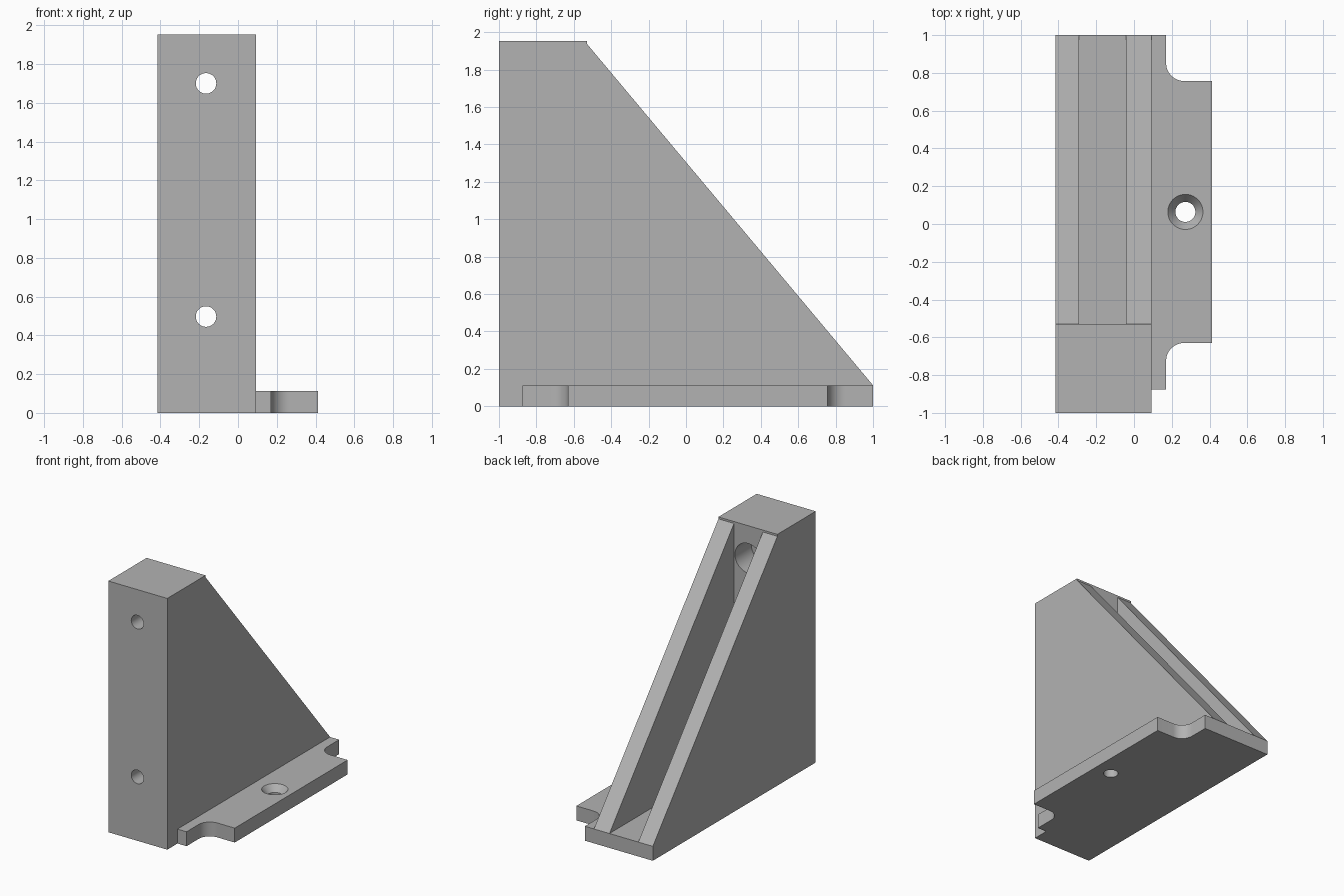
import bpy, bmesh, math
from mathutils import Matrix, Vector

if "Cube" in bpy.data.objects:
    bpy.data.objects.remove(bpy.data.objects["Cube"])

grey = bpy.data.materials.new("light grey")
grey.diffuse_color = (0.45, 0.45, 0.45, 1)
grey.use_nodes = True
grey.node_tree.nodes["Principled BSDF"].inputs["Base Color"].default_value = grey.diffuse_color

BASE = 0.112        # base plate thickness
BLOCK_BACK = -0.53  # rear face of the upright block


def make(name, bm):
    bmesh.ops.recalc_face_normals(bm, faces=bm.faces)
    me = bpy.data.meshes.new(name)
    bm.to_mesh(me)
    bm.free()
    me.materials.append(grey)
    ob = bpy.data.objects.new(name, me)
    bpy.context.collection.objects.link(ob)
    return ob


def prism(name, pts, offset):
    """Extrude a closed outline of 3D points along an offset."""
    bm = bmesh.new()
    face = bm.faces.new([bm.verts.new(p) for p in pts])
    ext = bmesh.ops.extrude_face_region(bm, geom=[face])
    bmesh.ops.translate(bm, vec=offset,
                        verts=[v for v in ext["geom"] if isinstance(v, bmesh.types.BMVert)])
    return make(name, bm)


def lathe(name, profile, axis, origin, n=48):
    """Turned cutter from (radius, distance) pairs along an axis."""
    bm = bmesh.new()
    rot = Vector((0, 0, 1)).rotation_difference(Vector(axis)).to_matrix().to_4x4()
    mat = Matrix.Translation(origin) @ rot
    rings = [[bm.verts.new(mat @ Vector((r * math.cos(a), r * math.sin(a), d)))
              for a in (2 * math.pi * i / n for i in range(n))] for r, d in profile]
    for lo, hi in zip(rings, rings[1:]):
        for i in range(n):
            j = (i + 1) % n
            bm.faces.new((lo[i], lo[j], hi[j], hi[i]))
    bm.faces.new(rings[0])
    bm.faces.new(rings[-1])
    return make(name, bm)


def boolean(target, tool, op):
    m = target.modifiers.new(op.lower(), 'BOOLEAN')
    m.operation, m.object, m.solver = op, tool, 'EXACT'
    bpy.context.view_layer.objects.active = target
    bpy.ops.object.modifier_apply(modifier=m.name)
    bpy.data.objects.remove(tool, do_unlink=True)


# Upright block with sloping gusset
side = [(-1, 0), (1, 0), (1, BASE), (BLOCK_BACK, 1.938), (BLOCK_BACK, 1.953), (-1, 1.953)]
bracket = prism("bracket", [(-0.415, y, z) for y, z in side], (0.507, 0, 0))

# Side flange with concave corner reliefs
R, STEPS = 0.095, 12
outline = [(0.0, -0.875), (0.17, -0.875)]
for i in range(STEPS + 1):
    a = math.pi - i * math.pi / 2 / STEPS
    outline.append((0.17 + R + R * math.cos(a), -0.63 - R + R * math.sin(a)))
outline += [(0.413, -0.63), (0.413, 0.757)]
for i in range(STEPS + 1):
    a = -math.pi / 2 - i * math.pi / 2 / STEPS
    outline.append((0.17 + R + R * math.cos(a), 0.757 + R + R * math.sin(a)))
outline += [(0.17, 1), (0.0, 1)]
flange = prism("flange", [(x, y, 0) for x, y in outline], (0, 0, BASE))
boolean(bracket, flange, 'UNION')

# Open channel between the two ribs
channel = prism("channel_cutter", [(-0.29, BLOCK_BACK, BASE), (-0.042, BLOCK_BACK, BASE),
                                   (-0.042, 1.2, BASE), (-0.29, 1.2, BASE)], (0, 0, 2.2))
boolean(bracket, channel, 'DIFFERENCE')

# Counterbored holes through the upright block
for z in (0.497, 1.7):
    bore = lathe("bore_cutter", [(0.053, -0.1), (0.053, 0.27), (0.115, 0.27), (0.115, 0.52)],
                 (0, 1, 0), (-0.165, -1, z))
    boolean(bracket, bore, 'DIFFERENCE')

# Countersunk hole in the flange
sink = lathe("sink_cutter", [(0.053, -0.1), (0.053, 0.062), (0.093, BASE), (0.093, 0.3)],
             (0, 0, 1), (0.272, 0.064, 0))
boolean(bracket, sink, 'DIFFERENCE')

# Smooth curved walls, keep edges sharp
bpy.ops.object.select_all(action='DESELECT')
bracket.select_set(True)
bpy.context.view_layer.objects.active = bracket
bpy.ops.object.shade_smooth_by_angle(angle=math.radians(30))
